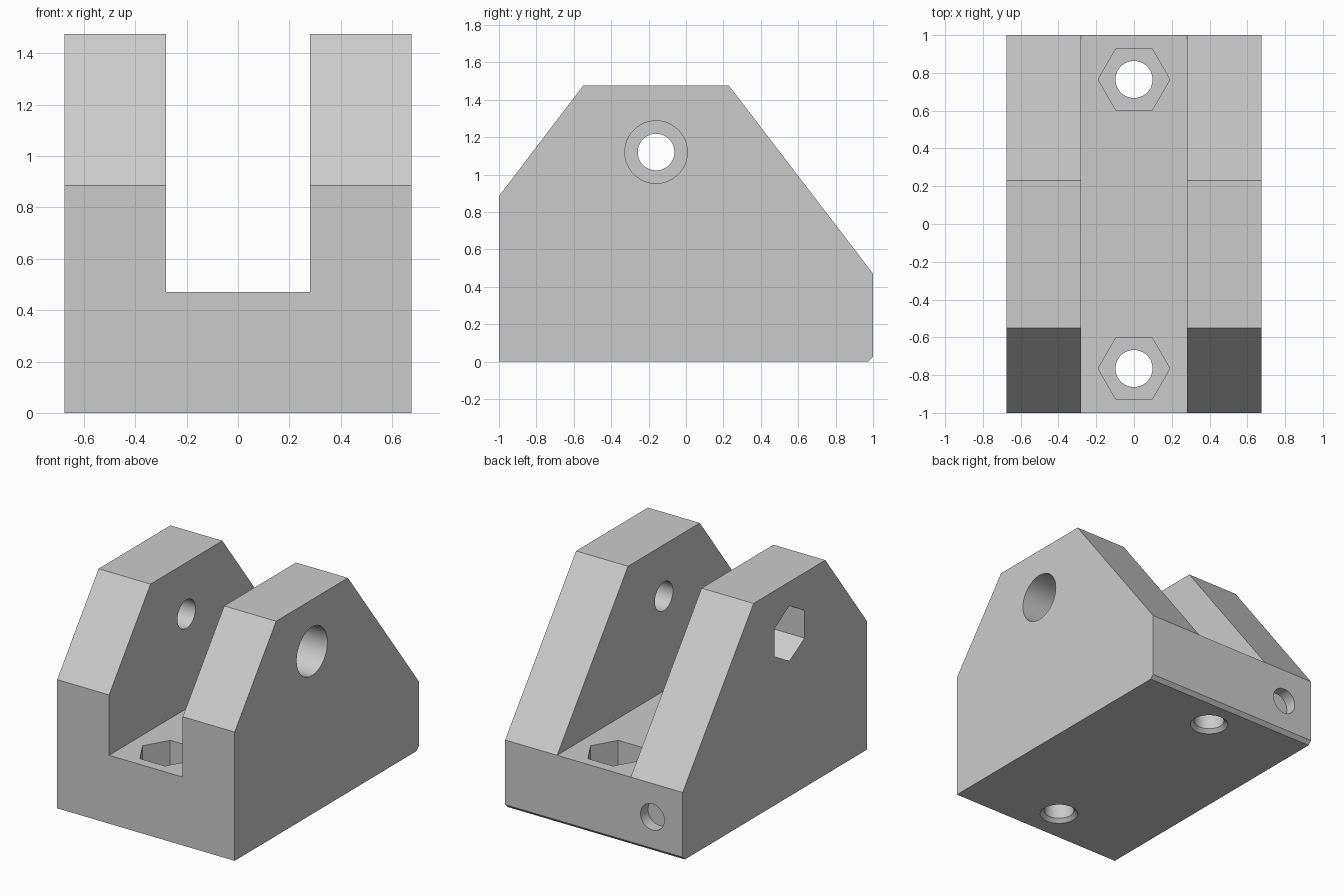
import bpy
import bmesh
import math
from mathutils import Matrix, Vector

cube = bpy.data.objects.get("Cube")
if cube:
    bpy.data.objects.remove(cube, do_unlink=True)

# Single plain grey
grey = bpy.data.materials.new("light_grey")
grey.use_nodes = True
colour = (0.6, 0.6, 0.6, 1)
grey.diffuse_color = colour
grey.node_tree.nodes["Principled BSDF"].inputs["Base Color"].default_value = colour

HALF_WIDTH = 0.675
SLOT = 0.28
FLOOR = 0.47
BOLT_R = 0.098
NUT_R = 0.19
POCKET = 0.25
CHAMFER = 0.025


def make_object(name, bm):
    bmesh.ops.recalc_face_normals(bm, faces=bm.faces)
    mesh = bpy.data.meshes.new(name)
    bm.to_mesh(mesh)
    bm.free()
    mesh.materials.append(grey)
    obj = bpy.data.objects.new(name, mesh)
    bpy.context.collection.objects.link(obj)
    return obj


def rod(name, start, end, r1, r2=None, sides=64, turn=0):
    """Cylinder, cone or prism running from start to end."""
    start, end = Vector(start), Vector(end)
    axis = end - start
    place = (Matrix.Translation((start + end) / 2)
             @ axis.to_track_quat("Z", "Y").to_matrix().to_4x4()
             @ Matrix.Rotation(turn, 4, "Z"))
    bm = bmesh.new()
    bmesh.ops.create_cone(bm, cap_ends=True, segments=sides, radius1=r1,
                          radius2=r1 if r2 is None else r2,
                          depth=axis.length, matrix=place)
    return make_object(name, bm)


def hex_prism(name, start, end, corner):
    """Six-sided pocket with one corner pointing along the given direction."""
    axis = Vector(end) - Vector(start)
    local = axis.to_track_quat("Z", "Y").inverted() @ Vector(corner)
    return rod(name, start, end, NUT_R, sides=6,
               turn=math.atan2(local.y, local.x) + math.pi / 6 * HEX_PHASE)


# Angle of the first corner of a generated hexagon, in steps of 30 degrees
probe = bmesh.new()
bmesh.ops.create_cone(probe, segments=6, radius1=1, radius2=1, depth=1)
first = next(iter(probe.verts)).co
HEX_PHASE = -round(math.atan2(first.y, first.x) / (math.pi / 6))
probe.free()

# Bracket body: side profile extruded across the width
profile = [(-1, 0), (1 - CHAMFER, 0), (1, CHAMFER), (1, FLOOR),
           (0.23, 1.475), (-0.55, 1.475), (-1, 0.885)]
bm = bmesh.new()
side = bm.faces.new([bm.verts.new((-HALF_WIDTH, y, z)) for y, z in profile])
extruded = bmesh.ops.extrude_face_region(bm, geom=[side])["geom"]
bmesh.ops.translate(bm, vec=(2 * HALF_WIDTH, 0, 0),
                    verts=[g for g in extruded if isinstance(g, bmesh.types.BMVert)])
body = make_object("clevis_bracket", bm)

# Central slot between the two cheeks
bm = bmesh.new()
bmesh.ops.create_cube(bm, size=1, matrix=Matrix.Translation((0, 0, FLOOR + 1))
                      @ Matrix.Diagonal((2 * SLOT, 3, 2, 1)))
cutters = [make_object("slot_cutter", bm)]

# Mounting holes: through hole, nut pocket above, countersink below
for y in (-0.765, 0.765):
    cutters += [
        rod("mount_hole_cutter", (0, y, -0.2), (0, y, 0.7), BOLT_R),
        hex_prism("nut_pocket_cutter", (0, y, FLOOR - POCKET), (0, y, 0.6), (1, 0, 0)),
        rod("countersink_cutter", (0, y, -CHAMFER), (0, y, CHAMFER),
            BOLT_R + 2 * CHAMFER, BOLT_R),
    ]

# Cross bolt: through hole, round head recess on one side, nut recess on the other
py, pz = -0.16, 1.12
inner = HALF_WIDTH - POCKET
cutters += [
    rod("cross_hole_cutter", (-1, py, pz), (1, py, pz), BOLT_R),
    rod("head_recess_cutter", (inner, py, pz), (1, py, pz), 0.167),
    hex_prism("nut_recess_cutter", (-inner, py, pz), (-1, py, pz), (0, 0, 1)),
    # Shallow blind hole in the back face
    rod("back_hole_cutter", (-0.445, 0.92, 0.24), (-0.445, 1.1, 0.24), 0.09),
]

# Carve the body
bpy.ops.object.select_all(action="DESELECT")
bpy.context.view_layer.objects.active = body
body.select_set(True)
for cutter in cutters:
    cutter.hide_render = True
    mod = body.modifiers.new(cutter.name, "BOOLEAN")
    mod.operation = "DIFFERENCE"
    mod.solver = "EXACT"
    mod.object = cutter
    bpy.ops.object.modifier_apply(modifier=mod.name)
for cutter in cutters:
    bpy.data.objects.remove(cutter, do_unlink=True)

bpy.ops.object.shade_smooth_by_angle(angle=math.radians(25))
